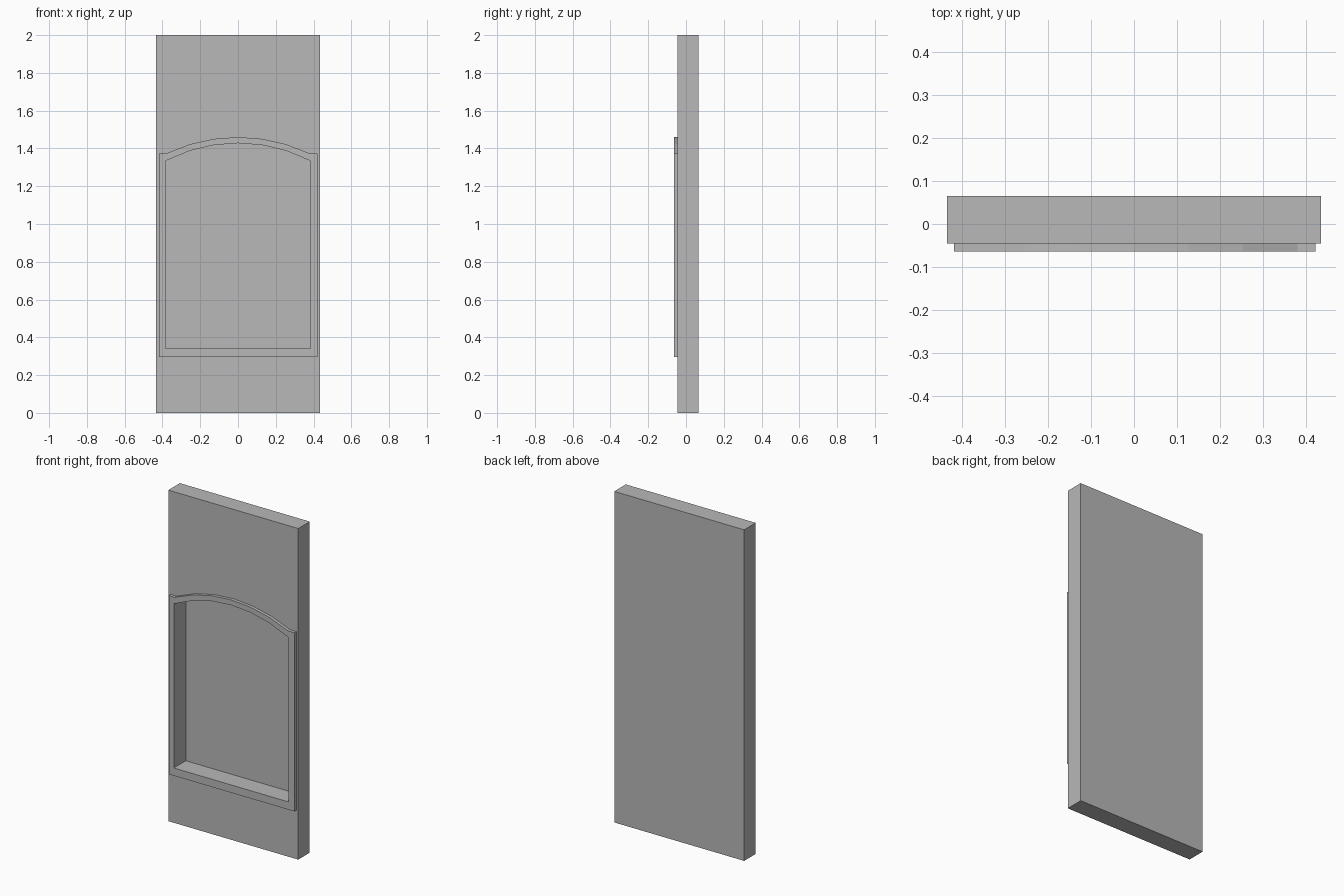
import bpy
import bmesh

cube = bpy.data.objects.get("Cube")
if cube:
    bpy.data.objects.remove(cube, do_unlink=True)

# Single plain grey
grey = bpy.data.materials.new("plain_grey")
grey.use_nodes = True
colour = (0.48, 0.48, 0.48, 1)
grey.diffuse_color = colour
grey.node_tree.nodes["Principled BSDF"].inputs["Base Color"].default_value = colour

FRONT, SLAB_FRONT, RECESS_BACK, BACK = -0.064, -0.045, 0.05, 0.065


def prism(name, outline, y0, y1):
    """Extrude an (x, z) outline from y0 back to y1."""
    bm = bmesh.new()
    face = bm.faces.new([bm.verts.new((x, y0, z)) for x, z in outline])
    moved = bmesh.ops.extrude_face_region(bm, geom=[face])["geom"]
    verts = [v for v in moved if isinstance(v, bmesh.types.BMVert)]
    bmesh.ops.translate(bm, vec=(0, y1 - y0, 0), verts=verts)
    bmesh.ops.recalc_face_normals(bm, faces=bm.faces)
    mesh = bpy.data.meshes.new(name)
    bm.to_mesh(mesh)
    bm.free()
    mesh.materials.append(grey)
    obj = bpy.data.objects.new(name, mesh)
    bpy.context.collection.objects.link(obj)
    return obj


def arch(half_width, spring, rise, segments=6):
    """Shallow circular arc, from right end to left end."""
    radius = (half_width ** 2 + rise ** 2) / (2 * rise)
    xs = [half_width * (1 - 2 * i / segments) for i in range(segments + 1)]
    return [(x, spring + rise - radius + (radius ** 2 - x ** 2) ** 0.5) for x in xs]


def cut(obj, cutter):
    mod = obj.modifiers.new("opening", 'BOOLEAN')
    mod.object = cutter
    mod.operation = 'DIFFERENCE'
    mod.solver = 'EXACT'
    bpy.context.view_layer.objects.active = obj
    bpy.ops.object.modifier_apply(modifier=mod.name)


# Tall slab
slab = prism("slab", [(-0.434, 0), (0.434, 0), (0.434, 2), (-0.434, 2)],
             SLAB_FRONT, BACK)

# Raised surround with small square shoulders beside the arch
surround = prism("arched_surround",
                 [(-0.418, 0.295), (0.422, 0.295), (0.422, 1.374)]
                 + arch(0.38, 1.374, 0.086) + [(-0.418, 1.374)],
                 FRONT, SLAB_FRONT)

# Arched recess through the surround and deep into the slab
cutter = prism("recess_cutter",
               [(-0.384, 0.342), (0.384, 0.342)] + arch(0.384, 1.334, 0.094),
               FRONT - 0.1, RECESS_BACK)
cutter.hide_render = True
for part in (slab, surround):
    cut(part, cutter)
bpy.data.objects.remove(cutter, do_unlink=True)
